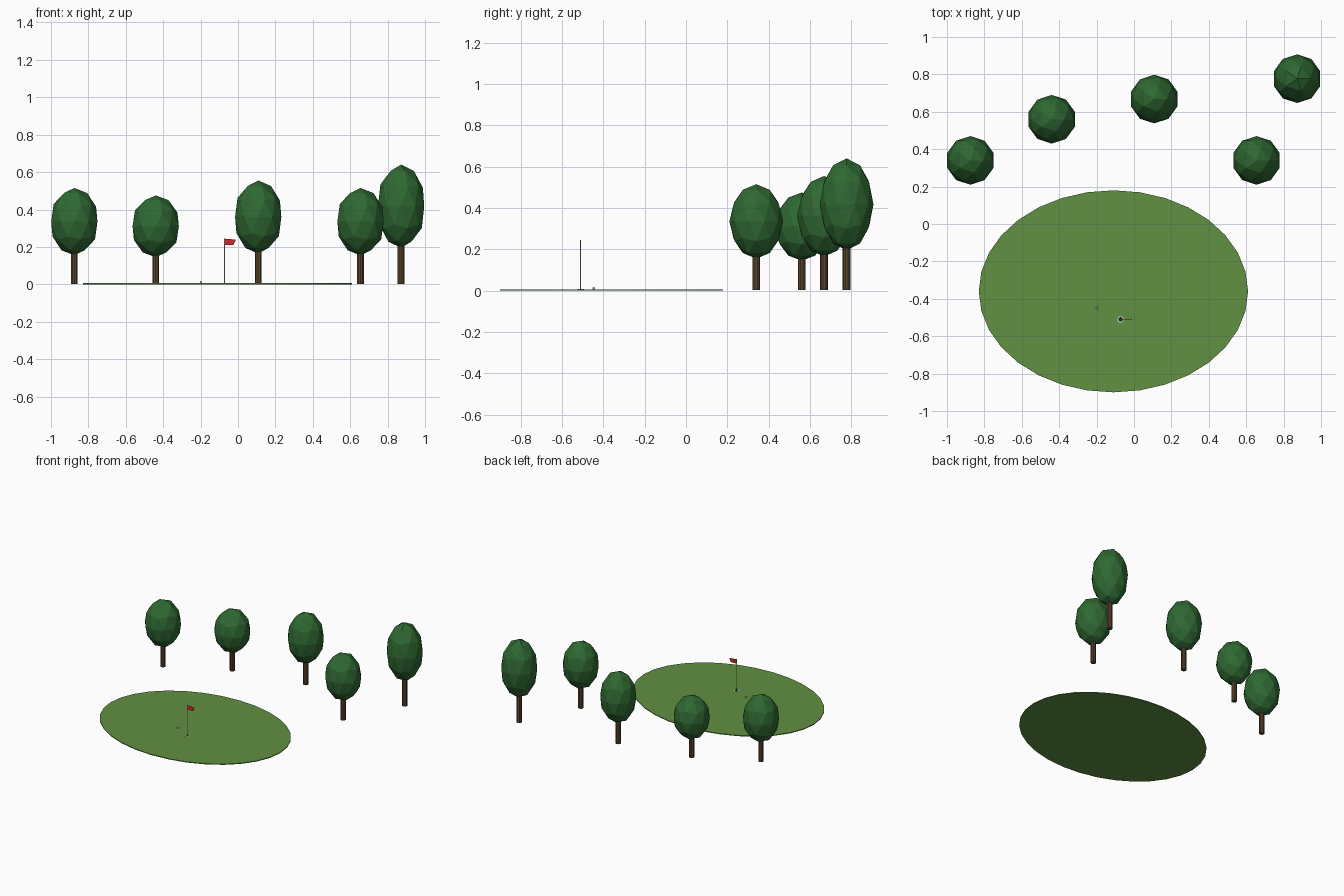
import bpy
import bmesh
from mathutils import Matrix, Vector

if "Cube" in bpy.data.objects:
    bpy.data.objects.remove(bpy.data.objects["Cube"], do_unlink=True)


def material(name, r, g, b):
    m = bpy.data.materials.new(name)
    m.use_nodes = True
    m.diffuse_color = (r, g, b, 1)
    bsdf = m.node_tree.nodes["Principled BSDF"]
    bsdf.inputs["Base Color"].default_value = (r, g, b, 1)
    bsdf.inputs["Roughness"].default_value = 0.9
    return m


GRASS = material("grass green", 0.12, 0.28, 0.056)
LEAF = material("leaf green", 0.028, 0.14, 0.032)
BARK = material("bark brown", 0.11, 0.065, 0.028)
RED = material("flag red", 0.6, 0.025, 0.022)
WHITE = material("white", 0.8, 0.8, 0.78)
DARK = material("hole dark", 0.01, 0.01, 0.01)


def finish(name, bm, mat):
    mesh = bpy.data.meshes.new(name)
    bm.to_mesh(mesh)
    bm.free()
    mesh.materials.append(mat)
    obj = bpy.data.objects.new(name, mesh)
    bpy.context.collection.objects.link(obj)
    return obj


def cylinder(name, mat, x, y, z0, z1, rx, ry=None, sides=12):
    bm = bmesh.new()
    bmesh.ops.create_cone(bm, cap_ends=True, segments=sides,
                          radius1=1, radius2=1, depth=1)
    bmesh.ops.scale(bm, vec=(rx, ry or rx, z1 - z0), verts=bm.verts)
    bmesh.ops.translate(bm, vec=(x, y, (z0 + z1) / 2), verts=bm.verts)
    return finish(name, bm, mat)


def ball(name, mat, center, radii, detail=2):
    bm = bmesh.new()
    place = Matrix.Translation(center) @ Matrix.Diagonal((*radii, 1))
    bmesh.ops.create_icosphere(bm, subdivisions=detail, radius=1, matrix=place)
    return finish(name, bm, mat)


# Oval putting green
TOP = 0.006
cylinder("putting_green", GRASS, -0.11, -0.36, 0, TOP, 0.72, 0.54, 32)

# Trees: x, y, foliage bottom, foliage top
trees = [
    (-0.875, 0.34, 0.155, 0.515),
    (-0.44, 0.56, 0.145, 0.475),
    (0.108, 0.668, 0.165, 0.555),
    (0.655, 0.34, 0.155, 0.515),
    (0.872, 0.777, 0.195, 0.64),
]
for i, (x, y, low, high) in enumerate(trees, 1):
    cylinder(f"trunk_{i}", BARK, x, y, 0.003, low + 0.04, 0.019, sides=10)
    ball(f"foliage_{i}", LEAF, (x, y, (low + high) / 2),
         (0.13, 0.13, (high - low) / 2))

# Cup with a pale rim, and the pole standing in it
PX, PY = -0.072, -0.51
cylinder("cup_rim", WHITE, PX, PY, TOP, TOP + 0.001, 0.016, sides=20)
cylinder("cup_hole", DARK, PX, PY, TOP, TOP + 0.002, 0.012, sides=20)
cylinder("flag_pole", WHITE, PX, PY, TOP, 0.246, 0.002, sides=8)

# Flag pennant
bm = bmesh.new()
outline = [(0, 0.211), (0.048, 0.211), (0.06, 0.239), (0, 0.244)]
face = bm.faces.new([bm.verts.new((PX + x, PY - 0.001, z)) for x, z in outline])
side = bmesh.ops.extrude_face_region(bm, geom=[face])["geom"]
bmesh.ops.translate(bm, vec=Vector((0, 0.002, 0)),
                    verts=[v for v in side if isinstance(v, bmesh.types.BMVert)])
bmesh.ops.recalc_face_normals(bm, faces=bm.faces)
finish("flag", bm, RED)

# Golf ball
golf = ball("golf_ball", WHITE, (-0.198, -0.446, TOP + 0.006), (0.006,) * 3, 3)
for poly in golf.data.polygons:
    poly.use_smooth = True
